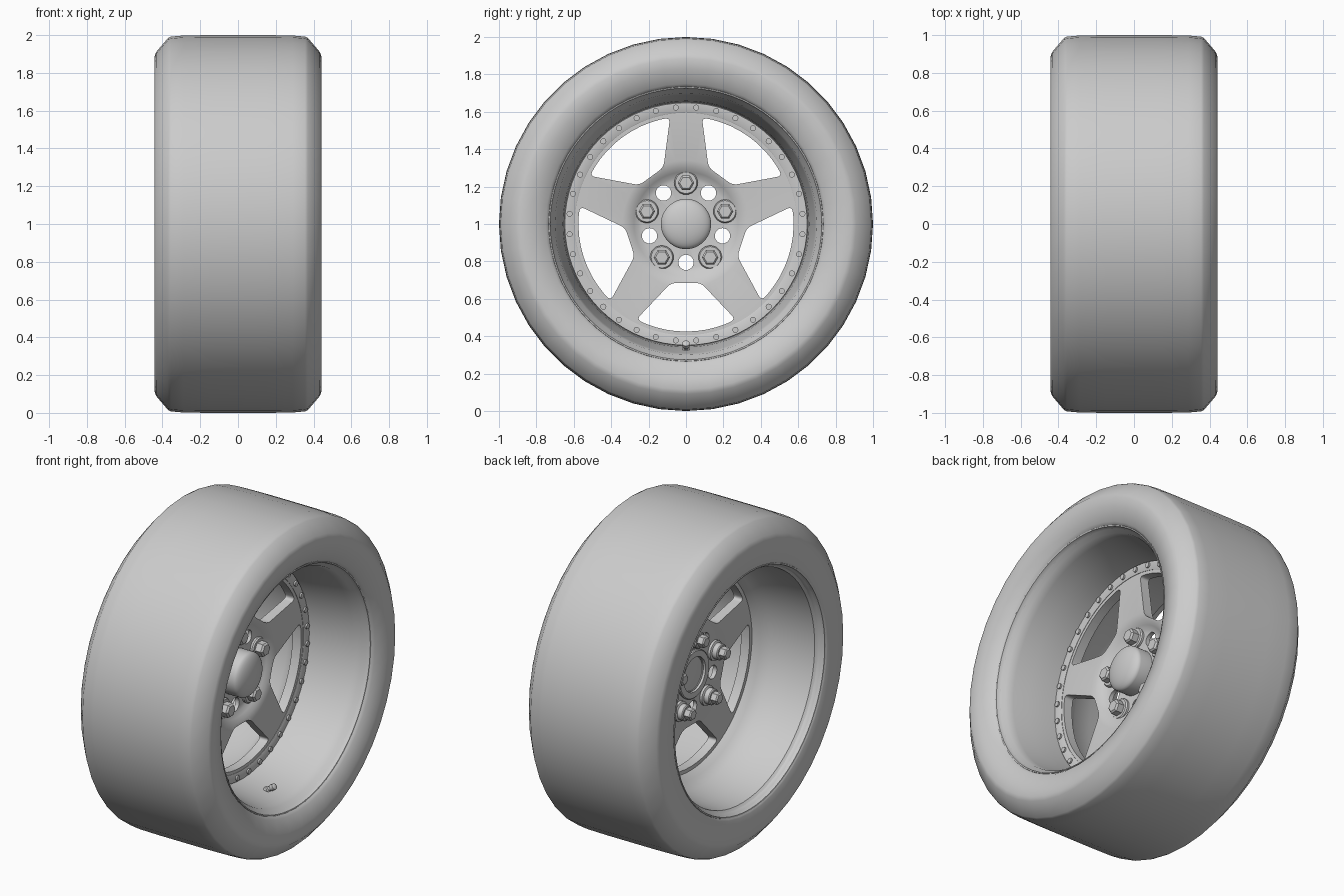
import bpy, bmesh, math
from mathutils import Vector, Matrix

if "Cube" in bpy.data.objects:
    bpy.data.objects.remove(bpy.data.objects["Cube"])

CZ = 1.0  # axle height; the axle runs along x
TAU = math.tau


def finish(bm, name, angle=35):
    bmesh.ops.remove_doubles(bm, verts=bm.verts, dist=1e-5)
    bmesh.ops.recalc_face_normals(bm, faces=bm.faces)
    me = bpy.data.meshes.new(name)
    bm.to_mesh(me)
    bm.free()
    ob = bpy.data.objects.new(name, me)
    ob.location = (0, 0, CZ)
    bpy.context.collection.objects.link(ob)
    shade(ob, angle)
    return ob


def shade(ob, angle=35):
    bpy.ops.object.select_all(action='DESELECT')
    ob.select_set(True)
    bpy.context.view_layer.objects.active = ob
    bpy.ops.object.shade_smooth_by_angle(angle=math.radians(angle))


def add_lathe(bm, profile, segs, closed=True, mat=Matrix()):
    """Spin (x, radius) points about the x axis."""
    rings = []
    for i in range(segs):
        a = TAU * i / segs
        rings.append([bm.verts.new(mat @ Vector((x, r * math.cos(a), r * math.sin(a))))
                      for x, r in profile])
    n = len(profile)
    for i in range(segs):
        p, q = rings[i], rings[(i + 1) % segs]
        for j in range(n if closed else n - 1):
            k = (j + 1) % n
            if profile[j][1] == 0 and profile[k][1] == 0:
                continue
            vs = [p[j], p[k], q[k], q[j]]
            if profile[j][1] == 0:
                vs = [p[j], p[k], q[k]]
            elif profile[k][1] == 0:
                vs = [p[j], p[k], q[j]]
            bm.faces.new(vs)


def lathe(name, profile, segs, closed=True, angle=35):
    bm = bmesh.new()
    add_lathe(bm, profile, segs, closed)
    return finish(bm, name, angle)


def at(radius, deg):
    a = math.radians(deg)
    return Matrix.Translation((0, radius * math.cos(a), radius * math.sin(a)))


def repeat(name, profiles, radius, degs, angle=35):
    """Small turned parts, each (profile, sides), repeated round the axle."""
    bm = bmesh.new()
    for d in degs:
        for prof, sides in profiles:
            add_lathe(bm, prof, sides, False, at(radius, d))
    return finish(bm, name, angle)


def rounded(pts, corners, t):
    out = []
    for i, p in enumerate(pts):
        if i not in corners:
            out.append(p)
            continue
        a = p + (pts[i - 1] - p).normalized() * t
        b = p + (pts[(i + 1) % len(pts)] - p).normalized() * t
        for k in range(6):
            s = k / 5
            out.append(a * (1 - s) ** 2 + p * 2 * s * (1 - s) + b * s * s)
    return out


# Tyre: shared tread and shoulder, outer bead set in slightly
shoulder = [(0.442, 0.885), (0.434, 0.91), (0.37, 0.985), (0.355, 0.992), (0.29, 0.998),
            (0.15, 1.0)]
lathe("tyre", [(0.36, 0.715), (0.392, 0.735), (0.408, 0.75), (0.436, 0.83)] + shoulder
      + [(-x, r) for x, r in reversed(shoulder)]
      + [(-0.442, 0.83), (-0.44, 0.75), (-0.432, 0.735), (-0.40, 0.715),
         (-0.33, 0.72), (0.33, 0.72)], 44, angle=50)

# Rim barrel with a lip on each side, running down to the disc behind it
lathe("rim_barrel", [
    (0.385, 0.736), (0.395, 0.733), (0.393, 0.726), (0.37, 0.72), (0.35, 0.70),
    (0.30, 0.69), (0.20, 0.672), (0.10, 0.658), (0.02, 0.652),
    (-0.01, 0.59), (-0.035, 0.60), (-0.065, 0.63), (-0.12, 0.662), (-0.25, 0.69),
    (-0.385, 0.702), (-0.405, 0.722),
    (-0.435, 0.728), (-0.437, 0.736), (-0.425, 0.74), (-0.36, 0.717), (0.36, 0.717)], 72)

# Wheel centre: dished disc, then cut windows and holes
centre = lathe("spoke_centre", [
    (-0.02, 0.10), (-0.02, 0.235), (-0.014, 0.255), (0.0, 0.278), (0.016, 0.30),
    (0.026, 0.34), (0.028, 0.64), (-0.03, 0.64), (-0.035, 0.36), (-0.04, 0.30),
    (-0.045, 0.275), (-0.045, 0.10)], 80)

bm = bmesh.new()
window = [Vector((0.315, -0.08))]
edge = math.atan2(0.265, 0.51)
window += [0.575 * Vector((math.cos(edge * k), math.sin(edge * k)))
           for k in [-1 + i / 5 for i in range(11)]]
window.append(Vector((0.315, 0.08)))
window = rounded(window, (0, 1, 11, 12), 0.03)
for i in range(5):
    rot = Matrix.Rotation(math.radians(-90 + 72 * i), 4, 'X')
    lo, hi = ([bm.verts.new(rot @ Vector((x, p.x, p.y))) for p in window] for x in (-0.2, 0.2))
    bm.faces.new(lo)
    bm.faces.new(hi)
    for k in range(len(lo)):
        m = (k + 1) % len(lo)
        bm.faces.new((lo[k], lo[m], hi[m], hi[k]))
    add_lathe(bm, [(-0.2, 0), (-0.2, 0.041), (0.2, 0.041), (0.2, 0)], 24, False,
              at(0.205, -90 + 72 * i))
cutter = finish(bm, "window_cutter")
cutter.hide_render = True
mod = centre.modifiers.new("windows", 'BOOLEAN')
mod.object = cutter
mod.solver = 'EXACT'
bpy.context.view_layer.objects.active = centre
bpy.ops.object.select_all(action='DESELECT')
centre.select_set(True)
while centre.modifiers[0] != mod:
    bpy.ops.object.modifier_apply(modifier=centre.modifiers[0].name)
bpy.ops.object.modifier_apply(modifier=mod.name)
bpy.data.objects.remove(cutter)
shade(centre, 30)

# Clamp ring, almost flush with the disc, and its low bolts
lathe("clamp_ring", [(0.01, 0.595), (0.03, 0.595), (0.032, 0.598), (0.032, 0.648),
                     (0.01, 0.652)], 72)
repeat("ring_bolts", [([(0.02, 0.016), (0.042, 0.016), (0.042, 0)], 12)],
       0.625, [5 + 10 * i for i in range(36)])

# Centre cap (domed) and hub collar on the back
dome = [(0.06 + 0.05 * math.sin(a), 0.134 * math.cos(a))
        for a in [math.radians(10 * k) for k in range(9)]] + [(0.11, 0)]
lathe("centre_cap", [(-0.04, 0), (-0.04, 0.10), (-0.03, 0.134)] + dome, 48, False)
lathe("hub_collar", [(-0.04, 0.105), (-0.04, 0.145), (-0.055, 0.145), (-0.06, 0.14),
                     (-0.06, 0.105)], 48)

# Wheel nuts: round seat and hexagon on the front, seat and stud on the back
repeat("wheel_nuts", [
    ([(-0.03, 0.063), (-0.008, 0.063), (0.0, 0.057), (0.0, 0.046), (-0.004, 0)], 24),
    ([(-0.01, 0.044), (0.038, 0.044), (0.048, 0.034), (0.048, 0)], 6),
    ([(-0.03, 0.06), (-0.06, 0.06), (-0.065, 0.048), (-0.095, 0.048), (-0.10, 0.043),
      (-0.10, 0)], 24),
    ([(-0.09, 0.036), (-0.135, 0.036), (-0.142, 0.028), (-0.142, 0)], 6)],
    0.22, [90 + 72 * i for i in range(5)], 25)

# Air valve near the bottom of the barrel, leaning outward
bm = bmesh.new()
lean = Matrix.Translation((0.20, 0, -0.672)) @ Matrix.Rotation(math.radians(-35), 4, 'Y')
add_lathe(bm, [(-0.01, 0), (-0.01, 0.02), (0.012, 0.02), (0.016, 0.013), (0.035, 0.013),
               (0.035, 0.019), (0.06, 0.019), (0.064, 0.013), (0.064, 0)], 14, False, lean)
finish(bm, "air_valve")
